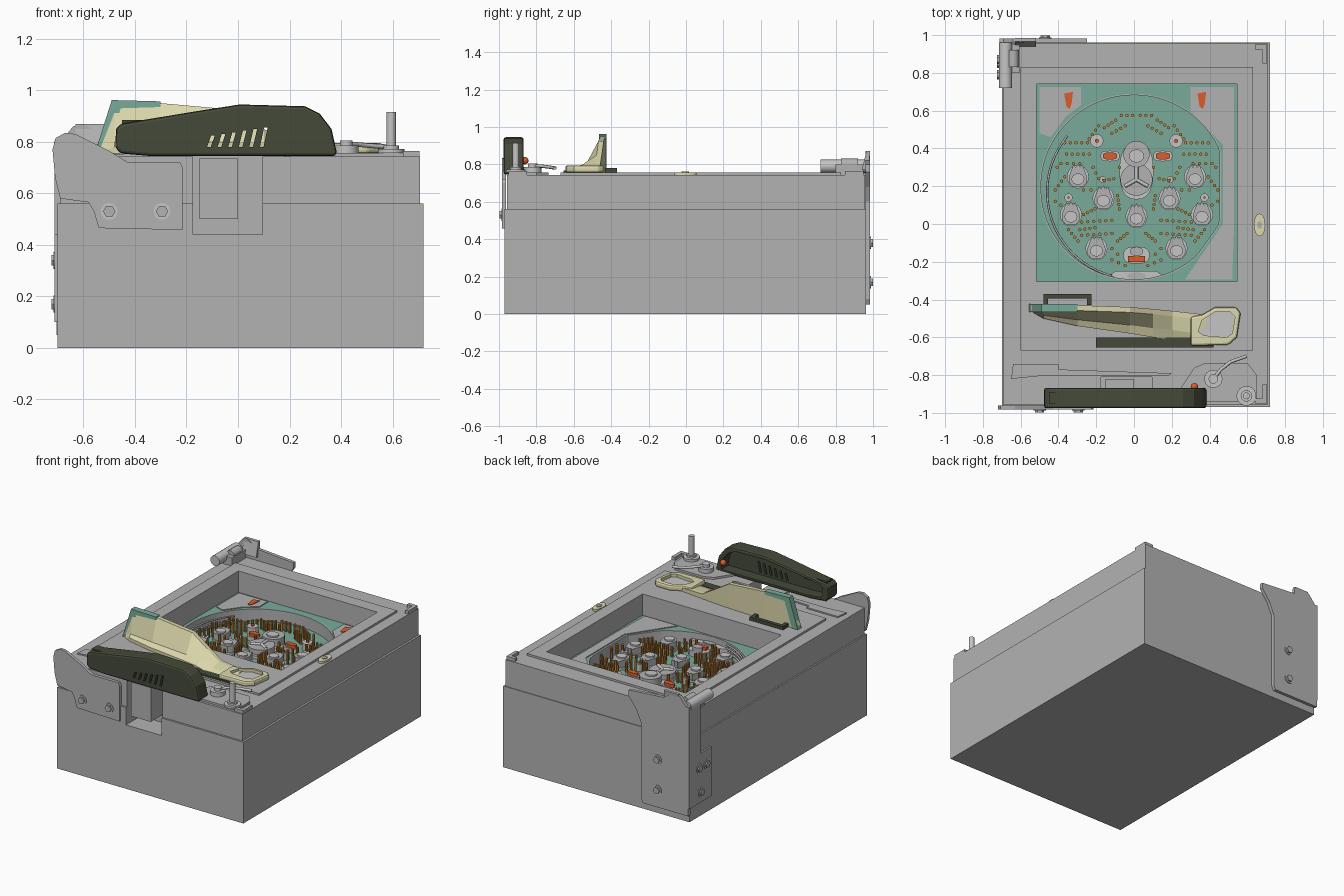
import bpy, bmesh, math
from mathutils import Vector

if "Cube" in bpy.data.objects:
    bpy.data.objects.remove(bpy.data.objects["Cube"])

def mat(name, r, g, b):
    m = bpy.data.materials.new(name)
    m.diffuse_color = (r, g, b, 1)
    m.use_nodes = True
    m.node_tree.nodes["Principled BSDF"].inputs["Base Color"].default_value = m.diffuse_color
    return m

GREY = mat("cabinet grey", .45, .45, .45)
LIGHT = mat("light grey", .56, .56, .56)
CREAM = mat("cream", .72, .69, .42)
TEAL = mat("teal", .19, .41, .33)
DARK = mat("dark olive", .06, .068, .042)
ORANGE = mat("orange", .70, .11, .025)
BRASS = mat("brass", .52, .23, .04)

def finish(bm, name, m, smooth=False):
    bmesh.ops.recalc_face_normals(bm, faces=bm.faces)
    me = bpy.data.meshes.new(name)
    bm.to_mesh(me)
    bm.free()
    ob = bpy.data.objects.new(name, me)
    bpy.context.collection.objects.link(ob)
    me.materials.append(m)
    if smooth:
        bpy.ops.object.select_all(action='DESELECT')
        ob.select_set(True)
        bpy.context.view_layer.objects.active = ob
        bpy.ops.object.shade_smooth_by_angle(angle=math.radians(35))
    return ob

def add_prism(bm, pts, a, b, axis='z'):
    """Extrude a 2D outline along an axis from a to b."""
    def co(p, h):
        return {'z': (p[0], p[1], h), 'y': (p[0], h, p[1]), 'x': (h, p[0], p[1])}[axis]
    lo = [bm.verts.new(co(p, a)) for p in pts]
    hi = [bm.verts.new(co(p, b)) for p in pts]
    n = len(pts)
    bm.faces.new(lo)
    bm.faces.new(hi[::-1])
    for i in range(n):
        bm.faces.new((lo[i], hi[i], hi[(i + 1) % n], lo[(i + 1) % n]))

def prism(name, m, pts, a, b, axis='z', smooth=False):
    bm = bmesh.new()
    add_prism(bm, pts, a, b, axis)
    return finish(bm, name, m, smooth)

def rect(x0, x1, y0, y1):
    return [(x0, y0), (x1, y0), (x1, y1), (x0, y1)]

def box(name, m, x0, x1, y0, y1, z0, z1):
    return prism(name, m, rect(x0, x1, y0, y1), z0, z1)

def oval(cx, cy, rx, ry, n=24, power=1.0):
    f = lambda v: math.copysign(abs(v) ** power, v)
    return [(cx + rx * f(math.cos(2 * math.pi * i / n)), cy + ry * f(math.sin(2 * math.pi * i / n))) for i in range(n)]

def apply_mods(ob):
    dg = bpy.context.evaluated_depsgraph_get()
    me = bpy.data.meshes.new_from_object(ob.evaluated_get(dg))
    ob.modifiers.clear()
    ob.data = me

def cut(ob, cutter, keep=False):
    md = ob.modifiers.new("cut", 'BOOLEAN')
    md.operation, md.solver, md.object = 'DIFFERENCE', 'EXACT', cutter
    apply_mods(ob)
    if not keep:
        bpy.data.objects.remove(cutter)

def bevel(ob, w, seg=1):
    md = ob.modifiers.new("bevel", 'BEVEL')
    md.width, md.segments, md.limit_method, md.angle_limit = w, seg, 'ANGLE', math.radians(40)
    apply_mods(ob)

def tube(name, m, pts, r):
    cu = bpy.data.curves.new(name, 'CURVE')
    cu.dimensions, cu.bevel_depth, cu.bevel_resolution = '3D', r, 2
    sp = cu.splines.new('POLY')
    sp.points.add(len(pts) - 1)
    for p, c in zip(sp.points, pts):
        p.co = (*c, 1)
    cu.materials.append(m)
    bpy.context.collection.objects.link(bpy.data.objects.new(name, cu))

# cabinet, door and raised glass frame, with window and front notch cut out
body = [box("cabinet", GREY, -.70, .72, -.97, .962, 0, .56),
        box("door", GREY, -.69, .706, -.957, .957, .56, .743),
        box("glass_frame", GREY, -.60, .63, -.67, .83, .743, .757)]
window = box("window_cutter", GREY, -.515, .545, -.305, .74, .5, .9)
notch = box("notch_cutter", GREY, -.175, .095, -1.1, -.81, .44, .9)
for o in body:
    cut(o, window, True)
for o in body[:2]:
    cut(o, notch, True)
for o in (window, notch):
    bpy.data.objects.remove(o)
box("notch_block", GREY, -.15, 0, -.95, -.82, .50, .735)

# playfield: low board and surround with a clipped circular hole
MX = .013
box("play_board", TEAL, -.515, .545, -.305, .74, .5, .53)
hole = []
for x, y in oval(0, .19, .5, .49, 72):
    d = x * .814 - y * .581 - .374
    if d > 0:
        x, y = x - .814 * d, y + .581 * d
    hole.append((min(x, .46), y + (.01 if y > .19 else 0)))
surround = box("board_surround", TEAL, -.515, .545, -.305, .74, .53, .61)
cut(surround, prism("hole_cutter", GREY, hole, .52, .7))
wall = prism("circle_wall", GREY, hole, .53, .612)
cut(wall, prism("wall_cutter", GREY, [(x * .985, .19 + (y - .19) * .985) for x, y in hole], .5, .7))
inner = [(.46 * math.cos(math.radians(a)), .17 + .46 * math.sin(math.radians(a)), .57) for a in range(140, 256, 5)]
for dz in (-.025, 0, .025):
    tube("inner_rail", GREY, [(x, y, z + dz) for x, y, z in inner], .006)
prism("corner_plate_left", GREY, [(-.5, .725), (-.28, .725), (-.28, .63), (-.36, .57), (-.44, .46), (-.5, .48)], .61, .616)
prism("corner_plate_right", GREY, [(.30, .725), (.53, .725), (.53, 0), (.52, -.295), (.27, -.295),
                                   (.47, 0), (.47, .42), (.30, .6)], .61, .616)
for x in (-.345, .36):
    prism("orange_mark", ORANGE, [(x - .025, .69), (x + .022, .7), (x + .015, .64), (x + .005, .61), (x - .012, .62)], .616, .62)

# pins: rows given as (dx0, y0, dx1, y1, count), mirrored about the board middle
ROWS = [(.02, .575, .08, .575, 3), (.06, .52, .13, .48, 4), (.11, .55, .17, .51, 4), (.2, .52, .25, .45, 4),
        (.26, .43, .38, .43, 5), (.25, .37, .37, .37, 5), (.30, .32, .40, .32, 4), (.23, .30, .20, .24, 3),
        (.12, .24, .17, .23, 3), (.38, .25, .43, .18, 4), (.24, .18, .28, .18, 2), (.10, .15, .09, .08, 4),
        (.22, .08, .28, .05, 4), (.13, .02, .29, .01, 6), (.40, .10, .43, .12, 2), (.13, -.05, .29, -.06, 6),
        (.05, -.05, .10, -.09, 4), (.36, -.03, .31, -.09, 4), (.22, -.02, .30, -.03, 4), (.06, -.22, .13, -.19, 3),
        (.13, -.13, .10, -.16, 2), (.09, .30, .09, .30, 1), (.42, .30, .42, .30, 1)]
bm = bmesh.new()
for x0, y0, x1, y1, n in ROWS:
    for i in range(n):
        t = i / max(1, n - 1)
        for s in (1, -1):
            add_prism(bm, oval(MX + s * (x0 + (x1 - x0) * t), y0 + (y1 - y0) * t, .009, .009, 8), .53, .60)
finish(bm, "pins", BRASS)

# tulip catchers
def tulip(x, y):
    prism("tulip_base", LIGHT, oval(x, y, .058, .062, 20), .53, .545)
    shape = [(-.026, -.055), (.026, -.055), (.046, -.03), (.048, .0), (.035, .035), (.024, .065), (.012, .05),
             (0, .07), (-.012, .05), (-.024, .065), (-.035, .035), (-.048, 0), (-.046, -.03)]
    prism("tulip_cup", GREY, [(x + a, y + b) for a, b in shape], .545, .59)
    prism("tulip_face", LIGHT, oval(x, y - .012, .034, .03, 16), .59, .60)

tulip(MX, .04)
for s in (1, -1):
    for dx, y in ((.31, .25), (.175, .135), (.347, .05), (.212, -.13)):
        tulip(MX + s * dx, y)
    # spinner wheels and orange lamps
    for dx, y, r in ((.21, .44, .036), (.36, .14, .022), (.178, .235, .018)):
        prism("spinner", LIGHT, oval(MX + s * dx, y, r, r, 12), .53, .58)
        prism("spinner_hub", ORANGE, oval(MX + s * dx, y, r * .3, r * .3, 8), .58, .59)
    prism("lamp_holder", LIGHT, oval(MX + s * .14, .36, .05, .028, 20, .6), .53, .56)
    prism("lamp", ORANGE, oval(MX + s * .14, .36, .038, .018, 20, .6), .56, .58)

# centre piece and bottom outlet
prism("centre_plate", LIGHT, oval(MX, .28, .09, .15, 28, .8), .53, .55)
prism("centre_dome", GREY, oval(MX, .37, .07, .07, 20), .55, .60)
prism("centre_face", LIGHT, oval(MX, .36, .04, .035, 16), .60, .61)
prism("centre_wheel", GREY, oval(MX, .235, .085, .085, 28), .55, .585)
for i in range(3):
    a = math.radians(90 + 120 * i)
    tube("wheel_spoke", LIGHT, [(MX, .235, .588), (MX + .07 * math.cos(a), .235 + .07 * math.sin(a), .588)], .010)
prism("outlet_top", LIGHT, oval(MX, -.165, .07, .045, 16, .7), .53, .57)
prism("outlet_cup", GREY, oval(MX, -.145, .035, .025, 16), .57, .60)
box("outlet_block", ORANGE, MX - .045, MX + .045, -.20, -.17, .57, .59)
prism("drain", LIGHT, [(-.13, -.27), (-.1, -.25), (.12, -.25), (.15, -.27), (.08, -.3), (-.06, -.3)], .53, .57)
prism("drain_hole", GREY, oval(MX, -.275, .05, .018, 16), .57, .575)

# upper tray: lofted body, scoop, teal end panel
SECT = [(-.55, -.46, -.43, .78), (-.48, -.50, -.43, .955), (-.3, -.54, -.43, .95), (-.02, -.58, -.44, .925),
        (.1, -.60, -.45, .85), (.2, -.61, -.46, .79), (.38, -.64, -.48, .78)]
bm = bmesh.new()
loops = []
for x, yf, yb, zt in SECT:
    yt, zl = yb - .028, min(.80, zt - .01)
    ym = yf + .4 * (yt - yf)
    prof = [(yf, .755), (yf, zl - .02), (ym, zl), (yt, zt), (yb, zt), (yb, .755)]
    loops.append([bm.verts.new((x, y, z)) for y, z in prof])
for a, b in zip(loops, loops[1:]):
    for i in range(6):
        bm.faces.new((a[i], a[(i + 1) % 6], b[(i + 1) % 6], b[i]))
bm.faces.new(loops[0])
bm.faces.new(loops[-1])
finish(bm, "upper_tray", CREAM)
SCOOP = [(.30, -.49), (.36, -.48), (.43, -.44), (.54, -.44), (.565, -.47), (.545, -.60), (.50, -.64), (.30, -.645)]
scoop = prism("tray_scoop", CREAM, SCOOP, .755, .795)
bevel(scoop, .012, 2)
DISH = [(.34, -.57), (.36, -.51), (.43, -.465), (.51, -.465), (.535, -.49), (.52, -.58), (.49, -.60), (.37, -.59)]
cut(scoop, prism("dish_cutter", CREAM, DISH, .768, .9))
prism("scoop_dish", LIGHT, [(.435 + (x - .435) * .98, -.53 + (y + .53) * .98) for x, y in DISH], .765, .775)
prism("tray_end_panel", TEAL, [(-.555, .757), (-.49, .962), (-.30, .957), (-.30, .935), (-.455, .93), (-.51, .757)],
      -.465, -.424, 'y')
box("tray_lip", DARK, -.2, .42, -.655, -.60, .755, .768)
prism("tray_bracket", DARK, [(-.48, -.43), (-.48, -.37), (-.225, -.37), (-.225, -.43), (-.25, -.43),
                             (-.25, -.395), (-.455, -.395), (-.455, -.43)], .755, .78)

# lower tray: hollow dark shell open to the back, with slanted slots
SHELL = [(-.477, .78), (-.473, .85), (-.457, .87), (-.167, .918), (.007, .945), (.26, .938), (.317, .91),
         (.363, .85), (.383, .76), (.38, .745), (-.34, .745), (-.457, .755)]
tray = prism("lower_tray", DARK, SHELL, -.975, -.868, 'y')
bevel(tray, .012, 2)
cut(tray, prism("cavity_cutter", DARK, [(-.04 + (x + .04) * .9, .84 + (z - .84) * .78) for x, z in SHELL], -.945, -.8, 'y'))
for i in range(6):
    x, h = -.12 + .041 * i, .825 + .006 * i
    cut(tray, prism("slot_cutter", DARK, [(x, .78), (x + .014, .78), (x + .03, h), (x + .016, h)], -1.1, -.9, 'y'))
box("tray_inset", DARK, -.45, -.28, -.95, -.89, .86, .885)
bm = bmesh.new()
bmesh.ops.create_uvsphere(bm, u_segments=16, v_segments=10, radius=.02)
bmesh.ops.translate(bm, verts=bm.verts, vec=(.32, -.862, .82))
finish(bm, "orange_button", ORANGE, True)

# control plates, post and lever
prism("control_plate", GREY, [(.2, -.94), (.32, -.76), (.38, -.735), (.60, -.735), (.65, -.80), (.65, -.94)], .743, .757)
prism("front_plate", GREY, [(-.65, -.82), (-.64, -.74), (-.4, -.74), (-.4, -.77), (.2, -.79), (.18, -.805), (-.5, -.805)], .743, .752)
for name, x, y, r, z0, z1 in (("post_base", .595, -.91, .052, .757, .772), ("post_collar", .595, -.91, .03, .772, .785),
                              ("post", .595, -.91, .018, .785, .915), ("lever_disc", .42, -.82, .048, .757, .785),
                              ("lever_hub", .42, -.82, .025, .785, .805)):
    prism(name, LIGHT, oval(x, y, r, r, 24), z0, z1, smooth=True)
tube("lever_arm", LIGHT, [(.42, -.82, .79), (.46, -.77, .79), (.51, -.73, .785), (.595, -.70, .78)], .009)
prism("side_lock", CREAM, oval(.665, -.005, .03, .06, 24), .743, .757)
prism("lock_slot", GREY, oval(.665, -.005, .014, .02, 16), .757, .762)
for s in (1, -1):
    prism("corner_clip", GREY, [(.68, s * .85), (.704, s * .85), (.704, s * .95), (.64, s * .95), (.64, s * .925), (.68, s * .925)],
          .743, .765)

# hinge brackets and bolts
prism("front_hinge", GREY, [(-.72, .77), (-.708, .815), (-.67, .835), (-.63, .83), (-.50, .765), (-.43, .722), (-.225, .722),
                            (-.215, .70), (-.215, .458), (-.54, .465), (-.56, .53), (-.58, .565), (-.69, .58), (-.71, .66)],
      -.983, -.962, 'y')
prism("rear_hinge", GREY, [(-.705, .05), (-.36, .05), (-.345, .08), (-.345, .60), (-.31, .68), (-.25, .76), (-.25, .80),
                           (-.52, .82), (-.6, .87), (-.64, .86), (-.705, .78)], .96, .983, 'y')
prism("rear_flange", GREY, [(.94, .77), (.975, .77), (.985, .87), (.965, .87)], -.63, -.52, 'x')
prism("side_hinge", GREY, rect(.74, .983, .1, .44), -.712, -.70, 'x')
prism("side_arm", GREY, rect(.86, .983, .4, .80), -.712, -.69, 'x')
box("hinge_block", GREY, -.70, -.605, .80, .95, .743, .80)
prism("hinge_pin", LIGHT, oval(-.68, .79, .035, .035, 16), .72, .96, 'y', True)
prism("hinge_knuckle", GREY, oval(-.64, .80, .03, .03, 16), .83, .92, 'y', True)

def bolt(a, z, base, d, axis):
    prism("bolt_washer", LIGHT, oval(a, z, .033, .033, 16), base, base + d * .3, axis)
    prism("bolt_head", GREY, oval(a, z, .024, .024, 6), base, base + d, axis)

for x in (-.50, -.295):
    bolt(x, .53, -.983, -.015, 'y')
for z in (.17, .38):
    bolt(-.47, z, .983, .016, 'y')
for y, z in ((.87, .34), (.79, .34), (.85, .17)):
    bolt(y, z, -.712, -.012, 'x')
